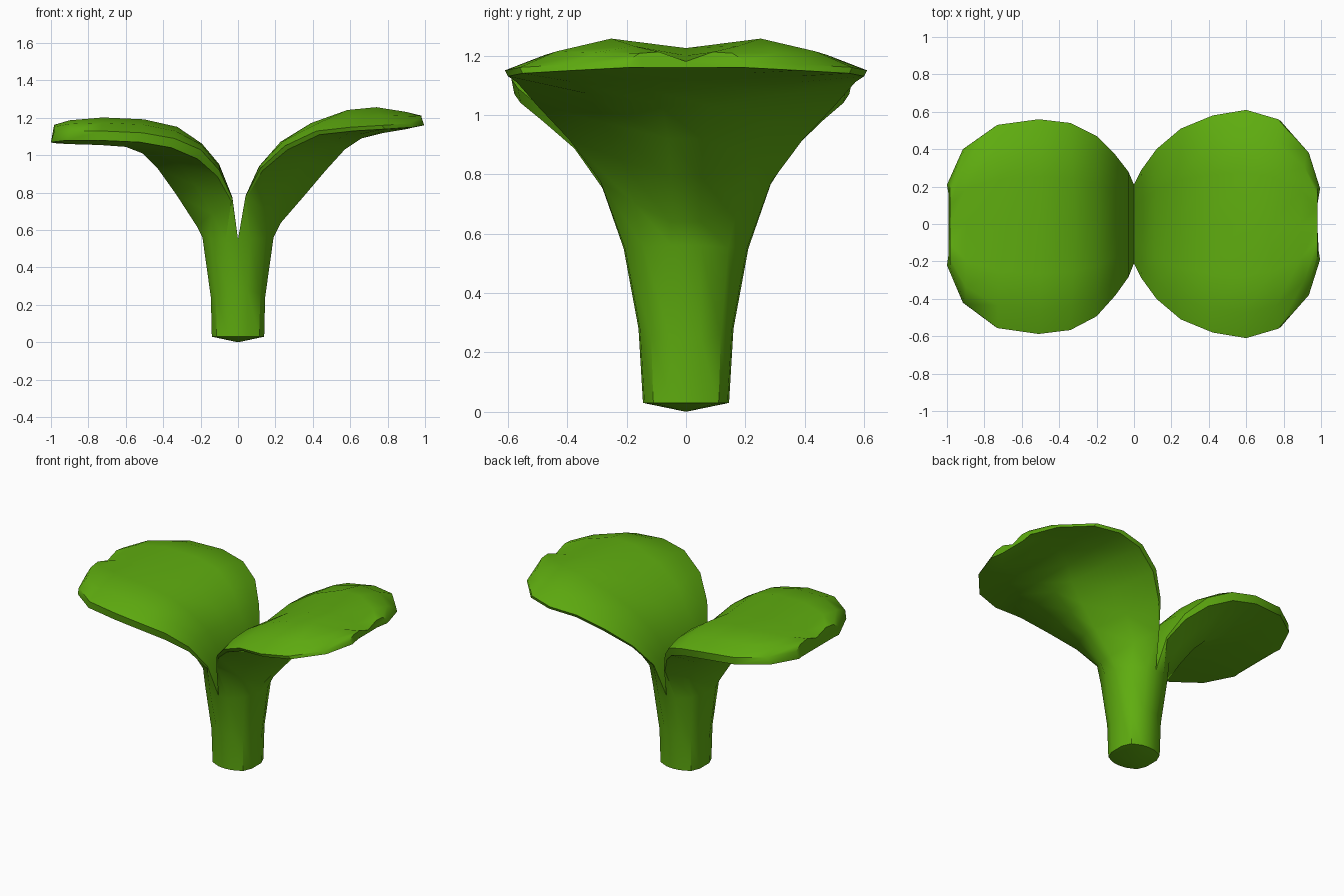
import bpy, bmesh, math
from mathutils import Vector

if "Cube" in bpy.data.objects:
    bpy.data.objects.remove(bpy.data.objects["Cube"])

green = bpy.data.materials.new("leaf green")
green.diffuse_color = (0.115, 0.42, 0.005, 1)
green.use_nodes = True
green.node_tree.nodes["Principled BSDF"].inputs["Base Color"].default_value = green.diffuse_color

# Stations from stem base to leaf tip:
# top centre (x, z), rim (x, z, half width), keel (x, z, half width)
STEM = [
    (0.0, 0.03, 0.0, 0.03, 0.145, 0.140, 0.03, 0.05),
    (0.0, 0.28, 0.0, 0.28, 0.160, 0.145, 0.24, 0.05),
    (0.0, 0.55, 0.0, 0.55, 0.210, 0.190, 0.56, 0.05),
]
RIGHT = STEM + [
    (0.05, 0.78, 0.04, 0.78, 0.29, 0.23, 0.64, 0.05),
    (0.11, 0.92, 0.12, 0.93, 0.40, 0.36, 0.79, 0.05),
    (0.22, 1.04, 0.25, 1.05, 0.51, 0.47, 0.92, 0.06),
    (0.38, 1.14, 0.42, 1.13, 0.58, 0.57, 1.03, 0.08),
    (0.58, 1.21, 0.60, 1.15, 0.61, 0.66, 1.09, 0.15),
    (0.73, 1.225, 0.77, 1.16, 0.56, 0.78, 1.12, 0.20),
    (0.89, 1.20, 0.92, 1.17, 0.39, 0.90, 1.14, 0.20),
    (0.98, 1.18, 0.98, 1.18, 0.20, 0.98, 1.16, 0.10),
]
LEFT = STEM + [
    (0.03, 0.76, 0.03, 0.77, 0.28, 0.22, 0.62, 0.05),
    (0.10, 0.93, 0.10, 0.92, 0.37, 0.33, 0.79, 0.05),
    (0.19, 1.03, 0.20, 1.03, 0.47, 0.43, 0.93, 0.06),
    (0.32, 1.12, 0.34, 1.09, 0.54, 0.51, 1.01, 0.08),
    (0.50, 1.16, 0.51, 1.12, 0.56, 0.60, 1.045, 0.15),
    (0.72, 1.17, 0.73, 1.13, 0.53, 0.74, 1.055, 0.20),
    (0.90, 1.155, 0.90, 1.13, 0.41, 0.91, 1.06, 0.20),
    (0.985, 1.13, 0.985, 1.12, 0.22, 0.985, 1.065, 0.12),
]


def half_section(i, s, thick, spread=1.0):
    """Points from the top centre around one side to the keel."""
    tx, tz, rx, rz, w, kx, kz, kw = s
    leaf = min(max((i - 2) / 3, 0), 1)
    w *= 1 + (spread - 1) * leaf
    top = Vector((tx, 0, tz))
    rim = Vector((rx, w, rz))
    keel = Vector((kx, kw, kz))
    crown = Vector((tx * 0.75 + rx * 0.25, w * 0.45, tz + 0.032 * leaf))
    shoulder = crown.lerp(rim, 0.6) + Vector((0, 0, 0.015 * leaf))
    edge = rim + Vector((0.015, -0.01, -thick)) * leaf
    if leaf == 0:
        edge = rim + Vector((kx * 0.35, -0.005, 0))
    under = edge.lerp(keel, 0.5)
    under.y += 0.015 * (1 - leaf)
    under.x += 0.02 * (1 - leaf)
    return [top, crown, shoulder, rim, edge, under, keel]


def add_leaf(bm, stations, side, thick, spread):
    rings = []
    for i, s in enumerate(stations):
        back = half_section(i, s, thick)
        front = half_section(i, s, thick, spread)
        loop = back + [Vector((p.x, -p.y, p.z)) for p in reversed(front[1:])]
        rings.append([bm.verts.new((p.x * side, p.y, p.z)) for p in loop])
    n = len(rings[0])
    for r, q in zip(rings, rings[1:]):
        for j in range(n):
            quad = (r[j], r[(j + 1) % n], q[(j + 1) % n], q[j])
            # leave out the wall hidden inside the stem
            if max(abs(v.co.x) for v in quad) > 1e-4:
                bm.faces.new(quad if side > 0 else quad[::-1])
    # leaf tip, then a shallow point under the stem
    bm.faces.new(rings[-1] if side > 0 else rings[-1][::-1])
    foot = bm.verts.new((0, 0, 0))
    base = rings[0]
    for a, b in zip(base, base[1:] + base[:1]):
        if max(abs(a.co.x), abs(b.co.x)) > 1e-4:
            bm.faces.new((foot, b, a) if side > 0 else (foot, a, b))


# Two leaves share one stem and are welded along its middle
bm = bmesh.new()
add_leaf(bm, RIGHT, 1, 0.02, 1.0)
add_leaf(bm, LEFT, -1, 0.05, 1.05)
bmesh.ops.remove_doubles(bm, verts=bm.verts, dist=0.001)
loose = [v for v in bm.verts if not v.link_faces]
bmesh.ops.delete(bm, geom=loose, context='VERTS')
bmesh.ops.recalc_face_normals(bm, faces=bm.faces)
mesh = bpy.data.meshes.new("sprout_stem_and_leaves")
bm.to_mesh(mesh)
bm.free()
mesh.materials.append(green)
sprout = bpy.data.objects.new("sprout_stem_and_leaves", mesh)
bpy.context.collection.objects.link(sprout)
bpy.context.view_layer.objects.active = sprout
sprout.select_set(True)
bpy.ops.object.shade_smooth_by_angle(angle=math.radians(35))
